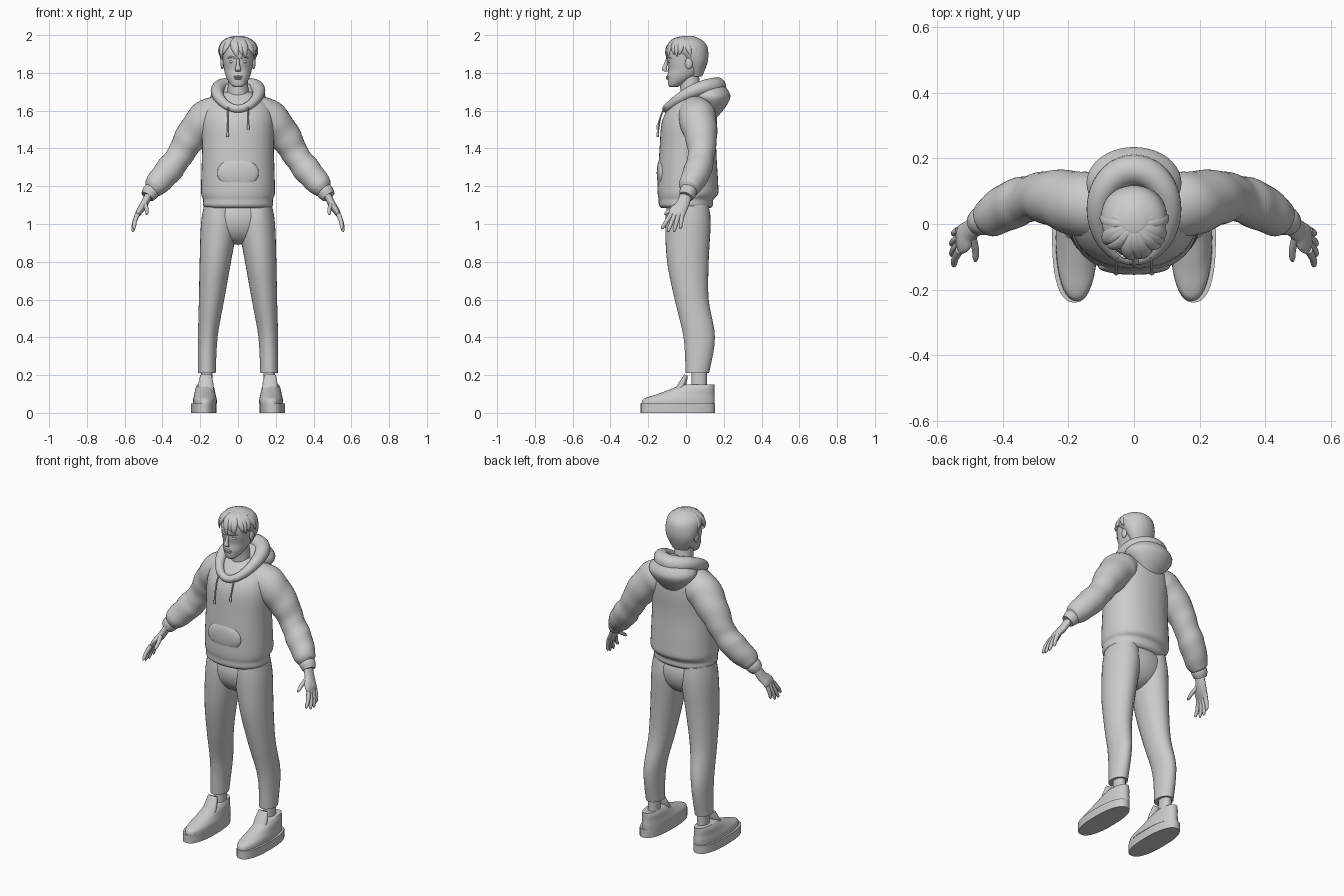
import bpy, bmesh, math, random
from mathutils import Vector, Matrix
from math import sin, cos, pi, tau

old_cube = bpy.data.objects.get("Cube")
if old_cube:
    bpy.data.objects.remove(old_cube)
random.seed(4)

GREY = (.6, .6, .6, 1)
clay = bpy.data.materials.new("clay_grey")
clay.use_nodes = True
clay.diffuse_color = GREY
clay.node_tree.nodes["Principled BSDF"].inputs["Base Color"].default_value = GREY

ACROSS, DEPTH, UP = Matrix.Identity(3)


def finish(name, bm):
    """Turn the bmesh into a smooth-shaded object."""
    bmesh.ops.recalc_face_normals(bm, faces=bm.faces)
    mesh = bpy.data.meshes.new(name)
    bm.to_mesh(mesh)
    bm.free()
    mesh.materials.append(clay)
    obj = bpy.data.objects.new(name, mesh)
    bpy.context.collection.objects.link(obj)
    bpy.ops.object.select_all(action="DESELECT")
    obj.select_set(True)
    bpy.context.view_layer.objects.active = obj
    bpy.ops.object.shade_smooth_by_angle(angle=pi / 3)


def smooth_keys(keys, steps, closed):
    """Spline through the keys, interpolating position and radii together."""
    total = len(keys)
    rows = []

    def key(index):
        return keys[index % total] if closed else keys[max(0, min(total - 1, index))]

    for index in range(total if closed else total - 1):
        before, start, end, after = (key(index + shift) for shift in (-1, 0, 1, 2))
        for step in range(steps):
            t = step / steps
            row = []
            for a, b, c, d in zip(before, start, end, after):
                leave, arrive = (c - a) / 2, (d - b) / 2
                bend = 3 * (c - b) - 2 * leave - arrive
                twist = 2 * (b - c) + leave + arrive
                row.append(b + t * (leave + t * (bend + t * twist)))
            rows.append(row)
    if not closed:
        rows.append(keys[-1])
    return rows


def loft(name, keys, side=1, flat=False, ref=DEPTH, power=2.0, steps=5, count=32,
         closed=False, ripple=0.0):
    """Skin superellipse rings along keys of x, y, z, width, depth (or one radius)."""
    rows = smooth_keys(keys, steps, closed)
    centres = [Vector(row[:3]) for row in rows]
    last = len(rows) - 1
    bm = bmesh.new()
    rings = []
    for i, row in enumerate(rows):
        ahead = (i + 1) % len(rows) if closed else min(i + 1, last)
        behind = i - 1 if closed else max(i - 1, 0)
        along = UP if flat else (centres[ahead] - centres[behind]).normalized()
        u = ref.cross(along).normalized()
        v = along.cross(u)
        ring = []
        for k in range(count):
            angle = tau * k / count
            c, s = cos(angle), sin(angle)
            fold = 1 + ripple * sin(i + 2 * sin(angle))
            wide = math.copysign(abs(c) ** (2 / power), c) * row[3] * fold
            deep = math.copysign(abs(s) ** (2 / power), s) * row[-1] * fold
            point = centres[i] + u * wide + v * deep
            ring.append(bm.verts.new((point.x * side, point.y, point.z)))
        rings.append(ring)
    for i in range(len(rings) if closed else last):
        lower, upper = rings[i], rings[(i + 1) % len(rings)]
        for k in range(count):
            j = (k + 1) % count
            bm.faces.new((lower[k], lower[j], upper[j], upper[k]))
    if not closed:
        bm.faces.new(rings[0])
        bm.faces.new(rings[-1])
    finish(name, bm)


def stack(name, layers, x=0.0, side=1, power=2.2):
    """Level rings, each given as height, y, half width, half depth."""
    keys = [(x, y, z, wide, deep) for z, y, wide, deep in layers]
    loft(name, keys, side, flat=True, power=power, count=40)


def blob(name, centre, size):
    bm = bmesh.new()
    place = Matrix.Translation(centre) @ Matrix.Diagonal((*size, 1))
    bmesh.ops.create_uvsphere(bm, u_segments=32, v_segments=16, radius=1, matrix=place)
    finish(name, bm)


def finger(name, knuckle, tip, bow, side):
    """Tapering finger that bows outward between knuckle and tip."""
    keys = []
    for t, radius in ((0, .013), (.5, .011), (.85, .009), (1, .003)):
        point = Vector(knuckle).lerp(Vector(tip), t) + ACROSS * bow * sin(pi * t)
        keys.append((*point, radius))
    loft(name, keys, side, ref=ACROSS, count=12)


# Sweatshirt body and pocket
stack("hoodie_body", [
    (1.085, 0, .17, .13), (1.1, 0, .185, .143), (1.13, 0, .185, .145), (1.16, .01, .195, .16),
    (1.22, .01, .195, .16), (1.4, .01, .19, .15), (1.55, .02, .19, .145),
    (1.64, .04, .16, .11), (1.7, .05, .07, .06)])
blob("front_pocket", (0, -.13, 1.27), (.11, .025, .08))

# Hood: rolled collar and hanging pouch
collar = []
for i in range(12):
    a = tau * i / 12
    collar.append((.11 * sin(a), .03 - .135 * cos(a), 1.7 - .06 * cos(a) - .03 * cos(a) ** 2,
                   .034 - .013 * cos(a)))
loft("hood_collar", collar, ref=UP, closed=True, count=20)
stack("hood_pouch", [(1.56, .15, .04, .01), (1.62, .14, .11, .07), (1.68, .125, .145, .11),
                     (1.74, .13, .09, .07)], power=2)

# Trouser seat
blob("trouser_seat", (0, .01, 1.03), (.19, .12, .14))

for label, side in (("left_", 1), ("right_", -1)):
    # Trouser leg and ankle
    loft(label + "trouser_leg", [
        (.165, .06, .21, .047, .062), (.16, .07, .4, .052, .083), (.14, .03, .6, .067, .09),
        (.12, .01, .8, .083, .11), (.1, .01, 1, .096, .12), (.1, .01, 1.1, .08, .11)],
        side, flat=True)
    stack(label + "ankle", [(.1, .07, .03, .04), (.25, .07, .03, .04)], .165, side)

    # Trainer
    stack(label + "shoe_sole", [(0, -.043, .068, .197), (.05, -.043, .068, .197)],
          .182, side, 2.4)
    stack(label + "shoe_upper", [(.05, -.042, .064, .193), (.075, -.035, .062, .187),
                                 (.1, 0, .056, .15), (.13, .04, .05, .11),
                                 (.15, .06, .04, .09)], .175, side)
    loft(label + "shoe_tongue", [(.17, -.05, .1, .04, .02), (.17, -.02, .15, .04, .02),
                                 (.17, 0, .2, .03, .01)], side)

    # Sleeve and cuff
    loft(label + "sleeve", [
        (.08, .05, 1.59, .09), (.16, .06, 1.56, .1), (.25, .08, 1.46, .085),
        (.31, .08, 1.36, .07), (.37, .06, 1.28, .073), (.44, .02, 1.2, .06),
        (.46, .01, 1.18, .04)], side, steps=7, ripple=.02)
    loft(label + "cuff", [(.445, .015, 1.195, .04), (.463, .01, 1.168, .045),
                          (.48, 0, 1.145, .037)], side)

    # Hand
    loft(label + "palm", [
        (.46, .01, 1.18, .02, .03), (.5, -.02, 1.1, .02, .035), (.523, -.045, 1.065, .017, .045),
        (.54, -.055, 1.03, .006, .035)], side)
    finger(label + "thumb", (.495, -.035, 1.11), (.484, -.115, 1.05), -.005, side)
    for i, which in enumerate(("index", "middle", "ring", "little")):
        spread = abs(i - 1.5)
        finger(label + which + "_finger", (.533, .02 * i - .08, 1.05),
               (.56 - .007 * spread, .033 * i - .13, .95 + .015 * spread), .005, side)

    # Drawstring with a weighted end
    end = 1.48 + .02 * side
    loft(label + "drawstring", [(.05, -.1, 1.64, .004), (.054, -.13, 1.58, .004),
                                (.054, -.147, end + .03, .004), (.054, -.15, end + .02, .007),
                                (.054, -.15, end, .006)], side, count=10)

    # Eye, brow and ear
    blob(label + "eye", (side * .033, -.083, 1.86), (.015, .013, .009))
    loft(label + "eyebrow", [(.014, -.103, 1.877, .004), (.035, -.099, 1.884, .005),
                             (.058, -.079, 1.877, .002)], side, ref=UP, count=10)
    blob(label + "ear", (side * .083, .015, 1.85), (.01, .02, .03))

# Neck, head and face
loft("neck", [(0, .035, 1.62, .06), (0, .015, 1.8, .05)])
stack("head", [
    (1.724, -.065, .02, .02), (1.735, -.06, .036, .033), (1.757, -.04, .052, .056),
    (1.785, -.02, .065, .078), (1.82, 0, .074, .094), (1.86, 0, .08, .1),
    (1.92, 0, .083, .1), (1.97, 0, .058, .07)])
stack("nose", [(1.875, -.098, .007, .008), (1.845, -.108, .009, .01),
               (1.82, -.114, .015, .013), (1.807, -.105, .012, .01)])
blob("upper_lip", (0, -.097, 1.78), (.023, .01, .005))
blob("lower_lip", (0, -.095, 1.77), (.02, .01, .006))

# Hair: cap over skull and nape, then locks swept out from the crown
stack("hair_cap", [(1.78, .055, .05, .03), (1.86, .05, .09, .065), (1.93, .015, .1, .1),
                   (1.97, .01, .08, .08), (1.995, .01, .03, .03)], power=2)
for number in range(13):
    heading = math.radians(18 * (number - 6))
    outward = Vector((sin(heading), -cos(heading), 0))
    sideways = UP.cross(outward)
    swing = random.uniform(-.04, .04)
    reach = random.uniform(1.6, 1.9)
    breadth = random.uniform(.018, .026)
    keys = []
    for step in range(7):
        t = step / 6
        arc = reach * t
        swell = sin(pi * (.1 + .88 * t))
        point = outward * .1 * sin(arc) + sideways * swing * t * t + UP * (1.9 + .085 * cos(arc))
        keys.append((*point, .015 * swell, breadth * swell))
    loft("hair_lock_" + str(number + 1), keys, ref=sideways, count=14)
